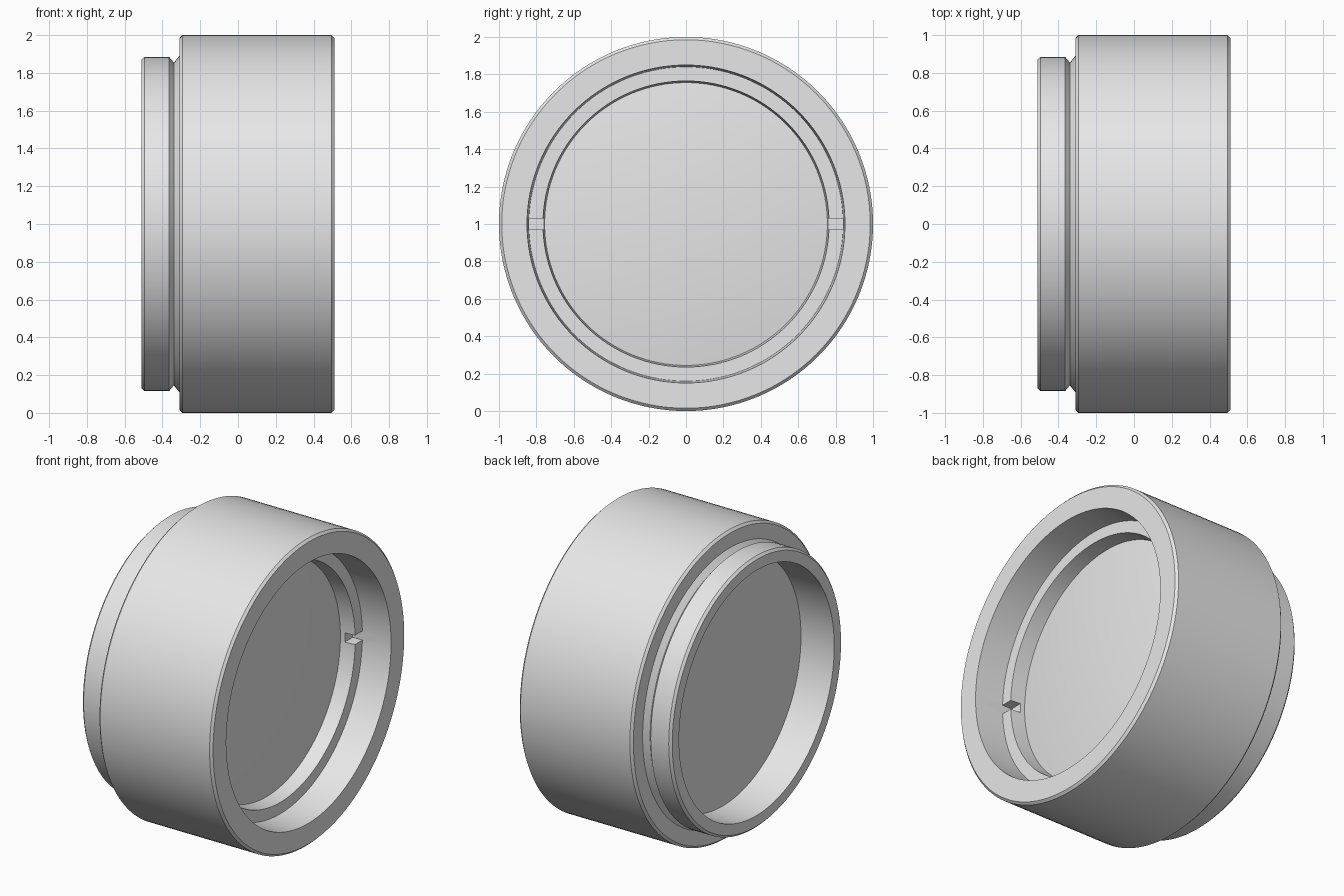
import bpy, bmesh, math
from mathutils import Matrix

cube = bpy.data.objects.get("Cube")
if cube:
    bpy.data.objects.remove(cube, do_unlink=True)

SEGMENTS = 128

grey = bpy.data.materials.new("plain grey")
grey.use_nodes = True
grey.diffuse_color = (0.8, 0.8, 0.8, 1)
grey.node_tree.nodes["Principled BSDF"].inputs["Base Color"].default_value = (0.8, 0.8, 0.8, 1)


def add_object(name, bm):
    mesh = bpy.data.meshes.new(name)
    bm.to_mesh(mesh)
    bm.free()
    mesh.materials.append(grey)
    obj = bpy.data.objects.new(name, mesh)
    bpy.context.collection.objects.link(obj)
    return obj


def select_only(obj):
    bpy.ops.object.select_all(action='DESELECT')
    obj.select_set(True)
    bpy.context.view_layer.objects.active = obj


def lathe(name, profile):
    """Revolve (x, radius) points about the horizontal axis at z = 1."""
    bm = bmesh.new()
    verts = [bm.verts.new((x, 0, 1 + r)) for x, r in profile]
    edges = [bm.edges.new(pair) for pair in zip(verts, verts[1:])]
    bmesh.ops.spin(bm, geom=verts + edges, cent=(0, 0, 1), axis=(1, 0, 0),
                   angle=math.tau, steps=SEGMENTS, use_merge=True)
    bmesh.ops.remove_doubles(bm, verts=bm.verts, dist=1e-5)
    bmesh.ops.recalc_face_normals(bm, faces=bm.faces)
    return add_object(name, bm)


# Barrel: rear cup, threaded mount ring, V groove, main body, front recess and ledge
housing = lathe("housing", [
    (-0.27, 0), (-0.27, 0.80), (-0.51, 0.80),
    (-0.51, 0.87), (-0.495, 0.885), (-0.365, 0.885),
    (-0.34, 0.855), (-0.31, 0.89),
    (-0.31, 0.985), (-0.295, 1.0), (0.495, 1.0), (0.51, 0.985),
    (0.51, 0.85), (0.31, 0.84),
    (0.31, 0.765), (0.20, 0.755), (0.20, 0),
])

# Two spanner notches cut across the retaining ledge
bm = bmesh.new()
for side in (-1, 1):
    bmesh.ops.create_cube(bm, size=1, matrix=Matrix.Translation((0.30, side * 0.77, 1))
                          @ Matrix.Diagonal((0.12, 0.14, 0.06, 1)))
cutter = add_object("notch_cutter", bm)
cutter.hide_render = True
select_only(housing)
cut = housing.modifiers.new("notches", 'BOOLEAN')
cut.operation = 'DIFFERENCE'
cut.solver = 'EXACT'
cut.object = cutter
bpy.ops.object.modifier_apply(modifier=cut.name)
bpy.data.objects.remove(cutter, do_unlink=True)

# Gently domed front lens
LENS_R, SAG, RINGS = 0.756, 0.05, 12
dome = [(0.21 + SAG * (1 - (i / RINGS) ** 2), LENS_R * i / RINGS) for i in range(RINGS + 1)]
lens = lathe("front_lens", dome + [(0.19, LENS_R), (0.19, 0)])

for obj in (housing, lens):
    select_only(obj)
    bpy.ops.object.shade_smooth_by_angle(angle=math.radians(30))
